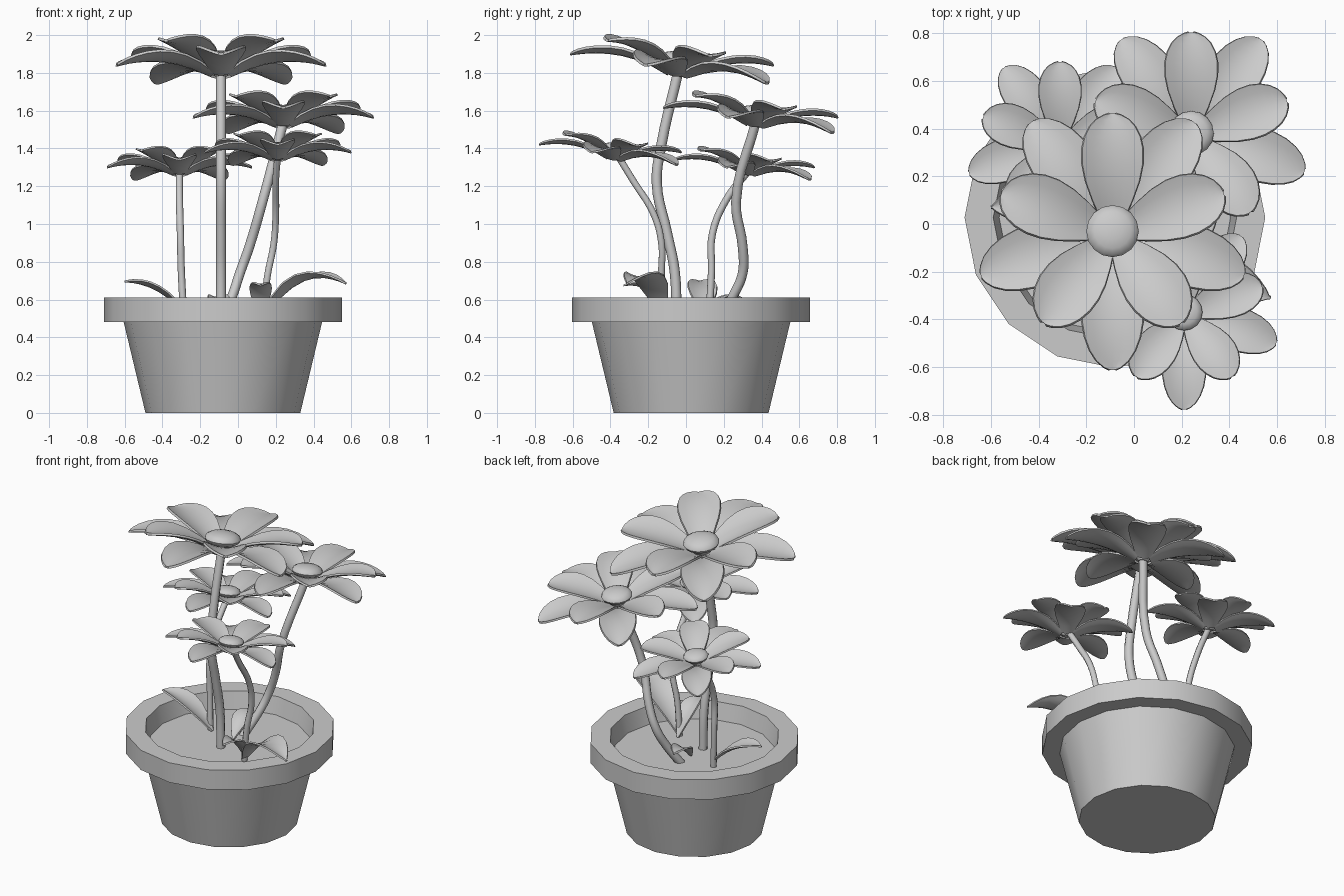
import bpy, bmesh, math
from mathutils import Vector, Matrix

cube = bpy.data.objects.get("Cube")
if cube:
    bpy.data.objects.remove(cube, do_unlink=True)

grey = bpy.data.materials.new("plain_grey")
grey.use_nodes = True
COLOUR = (0.6, 0.6, 0.6, 1)
grey.diffuse_color = COLOUR
grey.node_tree.nodes["Principled BSDF"].inputs["Base Color"].default_value = COLOUR


def finish(name, bm, thickness=0):
    """Turn a bmesh into a smooth-by-angle object, optionally thickened."""
    mesh = bpy.data.meshes.new(name)
    bm.to_mesh(mesh)
    bm.free()
    mesh.materials.append(grey)
    obj = bpy.data.objects.new(name, mesh)
    bpy.context.collection.objects.link(obj)
    bpy.ops.object.select_all(action='DESELECT')
    obj.select_set(True)
    bpy.context.view_layer.objects.active = obj
    if thickness:
        solid = obj.modifiers.new("thickness", 'SOLIDIFY')
        solid.thickness = thickness
        solid.offset = -1
        bpy.ops.object.modifier_apply(modifier=solid.name)
    bpy.ops.object.shade_smooth_by_angle(angle=math.radians(35))
    return obj


def lathe(name, profile, centre, sides):
    """Revolve (radius, height) points; both ends are capped."""
    bm = bmesh.new()
    rings = []
    for r, z in profile:
        rings.append([bm.verts.new((centre[0] + r * math.cos(math.tau * i / sides),
                                    centre[1] + r * math.sin(math.tau * i / sides), z))
                      for i in range(sides)])
    for low, high in zip(rings, rings[1:]):
        for i in range(sides):
            j = (i + 1) % sides
            bm.faces.new((low[i], low[j], high[j], high[i]))
    bm.faces.new(rings[0][::-1])
    bm.faces.new(rings[-1])
    return finish(name, bm)


def bezier(points, t):
    a, b, c = (Vector(p) for p in points)
    return a * (1 - t) ** 2 + b * 2 * t * (1 - t) + c * t * t


def blade(bm, points, half_width, cup, widest, base, power, matrix=Matrix()):
    """Cupped petal or leaf along a bent centre line."""
    steps, across = 9, 6
    side = (Vector(points[2]) - Vector(points[0])).cross(Vector((0, 0, 1))).normalized()
    rows = []
    for i in range(steps + 1):
        t = math.sin(math.pi / 2 * i / steps)
        if t < widest:
            w = base + (1 - base) * math.sin(math.pi / 2 * t / widest)
        else:
            w = max(0, 1 - ((t - widest) / (1 - widest)) ** 2) ** power
        w = max(w, 0.08) * half_width
        row = []
        for k in range(across + 1):
            s = 2 * k / across - 1
            p = bezier(points, t) + side * (s * w) + Vector((0, 0, cup * w * s * s))
            row.append(bm.verts.new(matrix @ p))
        rows.append(row)
    for r0, r1 in zip(rows, rows[1:]):
        for k in range(across):
            bm.faces.new((r0[k + 1], r0[k], r1[k], r1[k + 1]))


def flower(name, centre, size):
    """Two rings of five petals around a domed centre, tipped to the back."""
    place = (Matrix.Translation(centre) @ Matrix.Rotation(math.radians(-8.5), 4, 'X')
             @ Matrix.Scale(size, 4))
    upper = ((0.05, 0, -0.06), (0.28, 0, 0.07), (0.49, 0, 0.05))
    lower = ((0.05, 0, -0.08), (0.30, 0, 0.04), (0.58, 0, -0.05))
    bm = bmesh.new()
    for start, line in ((18, upper), (54, lower)):
        for i in range(5):
            turn = Matrix.Rotation(math.radians(start + 72 * i), 4, 'Z')
            blade(bm, line, 0.128, 0.25, 0.58, 0.35, 0.5, place @ turn)
    bmesh.ops.recalc_face_normals(bm, faces=bm.faces)
    for f in bm.faces:
        if f.normal.z < 0:
            f.normal_flip()
    finish(name + "_petals", bm, 0.014 * size)

    bm = bmesh.new()
    bmesh.ops.create_uvsphere(bm, u_segments=16, v_segments=8, radius=0.11,
                              matrix=place @ Matrix.Diagonal((1, 1, 0.4, 1)))
    finish(name + "_centre", bm)

    # small cup joining petals and stem
    bm = bmesh.new()
    bmesh.ops.create_cone(bm, cap_ends=True, segments=12, radius1=0.03, radius2=0.08,
                          depth=0.06, matrix=place @ Matrix.Translation((0, 0, -0.06)))
    finish(name + "_cup", bm)


def stem(name, points, radius):
    curve = bpy.data.curves.new(name, 'CURVE')
    curve.dimensions = '3D'
    curve.bevel_depth = radius
    curve.bevel_resolution = 2
    curve.resolution_u = 5
    curve.use_fill_caps = True
    spline = curve.splines.new('BEZIER')
    spline.bezier_points.add(len(points) - 1)
    for bp, p in zip(spline.bezier_points, points):
        bp.co = p
        bp.handle_left_type = bp.handle_right_type = 'AUTO'
    curve.materials.append(grey)
    bpy.context.collection.objects.link(bpy.data.objects.new(name, curve))


def leaf(name, points, half_width):
    bm = bmesh.new()
    blade(bm, points, half_width, 0.3, 0.5, 0.15, 0.8)
    finish(name, bm, 0.01)


# Pot with overhanging rim, and soil inside
POT = (-0.08, 0.027)
lathe("pot", [(0.41, 0), (0.525, 0.48), (0.63, 0.48), (0.63, 0.61),
              (0.51, 0.61), (0.485, 0.50)], POT, 16)

# Flowers with their stems
flower("tall_flower", (-0.09, -0.03, 1.87), 1.0)
stem("tall_stem", [(-0.09, -0.05, 0.48), (-0.09, -0.06, 0.75), (-0.09, -0.10, 0.95),
                   (-0.09, -0.155, 1.22), (-0.09, -0.13, 1.42), (-0.09, -0.04, 1.81)], 0.027)

flower("back_flower", (0.24, 0.38, 1.59), 0.86)
stem("back_stem", [(-0.09, 0.17, 0.48), (-0.03, 0.25, 0.62), (0.01, 0.30, 0.74),
                   (0.06, 0.30, 0.88), (0.13, 0.265, 1.12), (0.24, 0.37, 1.54)], 0.026)

flower("front_flower", (0.21, -0.37, 1.40), 0.70)
stem("front_stem", [(0.13, -0.12, 0.48), (0.155, -0.13, 0.72), (0.19, -0.13, 0.90),
                    (0.20, -0.17, 1.05), (0.20, -0.28, 1.23), (0.21, -0.36, 1.36)], 0.019)

flower("side_flower", (-0.31, 0.34, 1.32), 0.69)
stem("side_stem", [(-0.285, 0.12, 0.48), (-0.30, 0.135, 0.75), (-0.305, 0.14, 0.95),
                   (-0.31, 0.22, 1.14), (-0.31, 0.33, 1.28)], 0.019)

# Leaves at the soil
leaf("right_leaf", ((0.13, -0.12, 0.50), (0.33, -0.20, 0.80), (0.57, -0.31, 0.68)), 0.10)
leaf("left_leaf", ((-0.26, 0.10, 0.50), (-0.42, 0.09, 0.69), (-0.60, 0.07, 0.69)), 0.08)
leaf("front_leaf", ((0.12, -0.09, 0.50), (0.12, -0.18, 0.70), (0.12, -0.33, 0.67)), 0.06)
leaf("back_leaf", ((-0.09, 0.08, 0.50), (-0.10, 0.18, 0.63), (-0.12, 0.30, 0.60)), 0.06)
